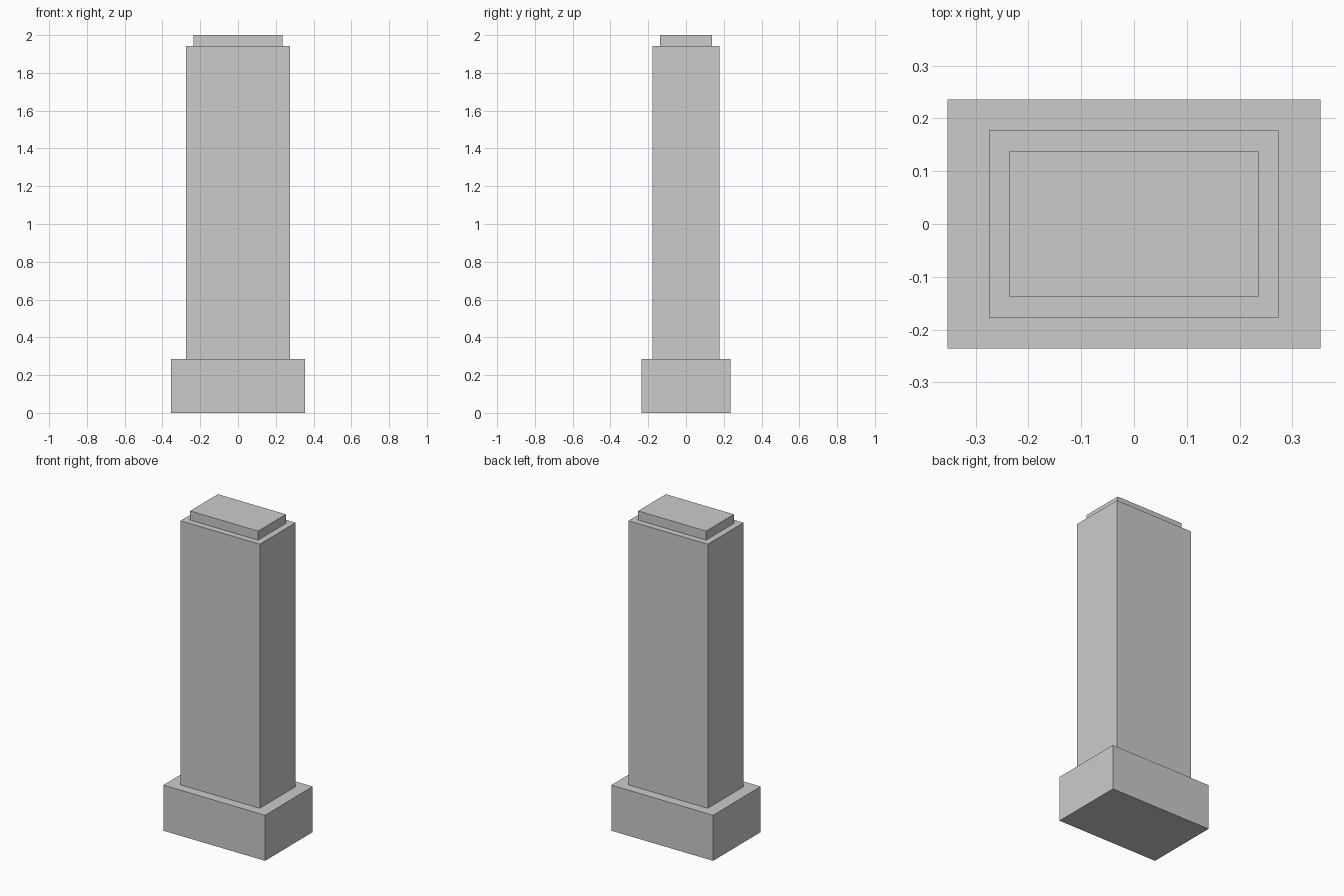
import bpy

if "Cube" in bpy.data.objects:
    bpy.data.objects.remove(bpy.data.objects["Cube"])


def box(name, width, depth, bottom, top):
    """Centred box spanning bottom..top in z."""
    bpy.ops.mesh.primitive_cube_add(size=1, location=(0, 0, (bottom + top) / 2))
    obj = bpy.context.object
    obj.name = name
    obj.scale = (width, depth, top - bottom)
    bpy.ops.object.transform_apply(location=False, rotation=False, scale=True)
    return obj


# Wide plinth, tall shaft and thin stepped cap
box("base_plinth", 0.707, 0.472, 0.0, 0.286)
box("main_shaft", 0.55, 0.354, 0.286, 1.943)
box("top_cap", 0.472, 0.275, 1.943, 2.0)
